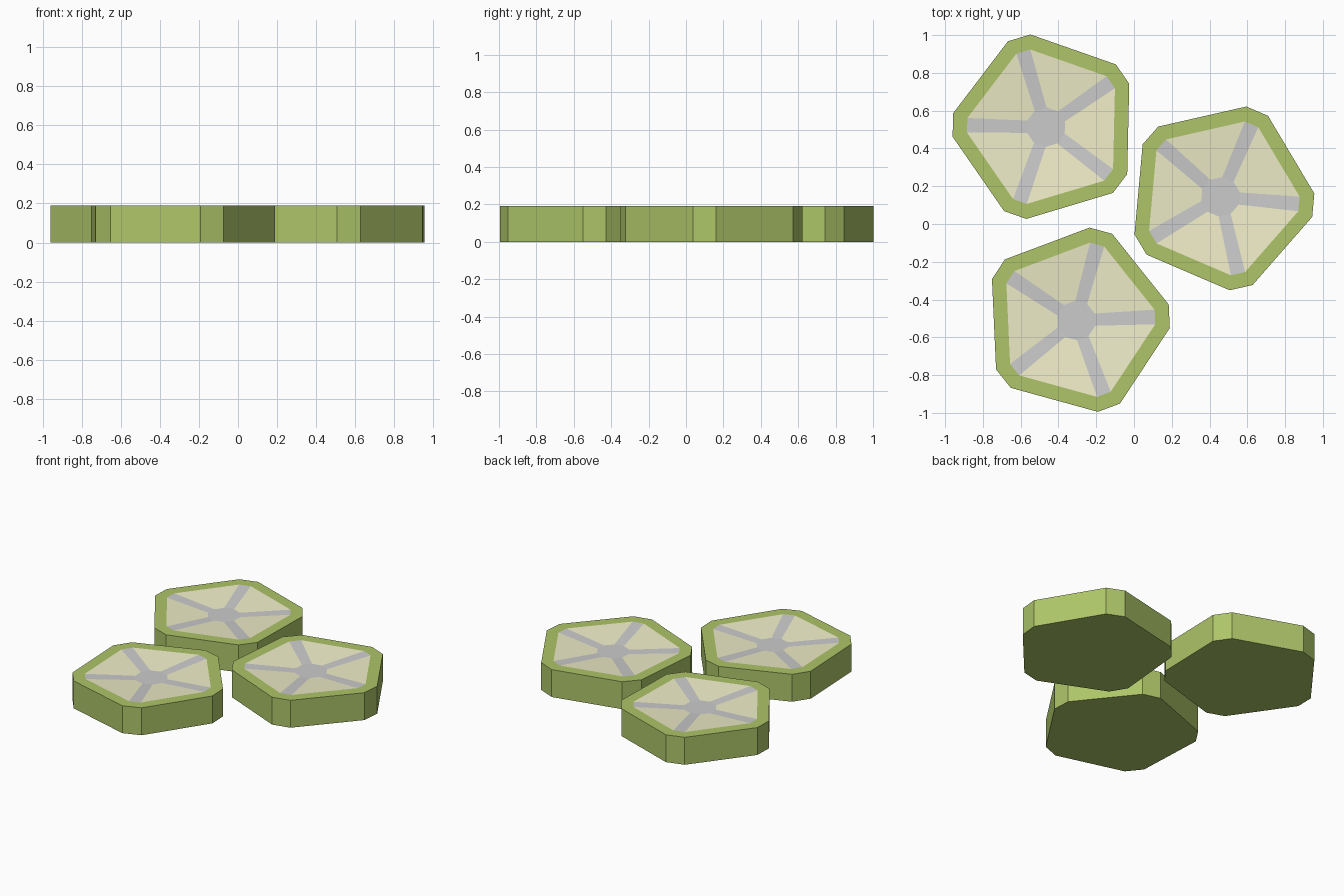
import bpy, bmesh, math

if "Cube" in bpy.data.objects:
    bpy.data.objects.remove(bpy.data.objects["Cube"])

H = 0.19      # slice thickness
DIP = 0.02    # how far the centre sinks below the rim


def material(name, rgb):
    m = bpy.data.materials.new(name)
    m.diffuse_color = (*rgb, 1)
    m.use_nodes = True
    m.node_tree.nodes["Principled BSDF"].inputs["Base Color"].default_value = m.diffuse_color
    return m


skin = material("green_skin", (0.42, 0.56, 0.14))
flesh = material("cream_flesh", (0.87, 0.85, 0.58))


def ring(bm, r, half, z):
    # ten points: two either side of each of the five corner directions
    pts = []
    for k in range(5):
        for s in (-1, 1):
            a = math.radians(72 * k + s * half)
            pts.append(bm.verts.new((r * math.cos(a), r * math.sin(a), z)))
    return pts


def bridge(bm, a, b, only=None):
    for i in range(10):
        if only is None or i % 2 == only:
            j = (i + 1) % 10
            bm.faces.new((a[i], a[j], b[j], b[i]))


def finish(bm, name, mat, loc, rot):
    me = bpy.data.meshes.new(name)
    bm.to_mesh(me)
    bm.free()
    if mat:
        me.materials.append(mat)
    ob = bpy.data.objects.new(name, me)
    ob.location = (*loc, 0)
    ob.rotation_euler.z = math.radians(rot)
    bpy.context.collection.objects.link(ob)


def pod_slice(n, loc, rot):
    outer, inner, hub = (0.497, 7.2), (0.419, 5.3), (0.105, 18)

    # skin: base, side wall and flat top rim
    bm = bmesh.new()
    low, top, lip = ring(bm, *outer, 0), ring(bm, *outer, H), ring(bm, *inner, H)
    bm.faces.new(low[::-1])
    bridge(bm, low, top)
    bridge(bm, top, lip)
    finish(bm, f"slice_{n}_skin", skin, loc, rot)

    # five flesh wedges sloping gently to the centre
    bm = bmesh.new()
    bridge(bm, ring(bm, *inner, H), ring(bm, *hub, H - DIP), only=1)
    finish(bm, f"slice_{n}_flesh", flesh, loc, rot)

    # grey core with five spokes
    bm = bmesh.new()
    core = ring(bm, *hub, H - DIP)
    bridge(bm, ring(bm, *inner, H), core, only=0)
    bm.faces.new(core)
    finish(bm, f"slice_{n}_core", None, loc, rot)


for n, (loc, rot) in enumerate([((-0.466, 0.513), 178.7),
                                ((0.458, 0.144), -5.2),
                                ((-0.306, -0.511), 2.6)], 1):
    pod_slice(n, loc, rot)
